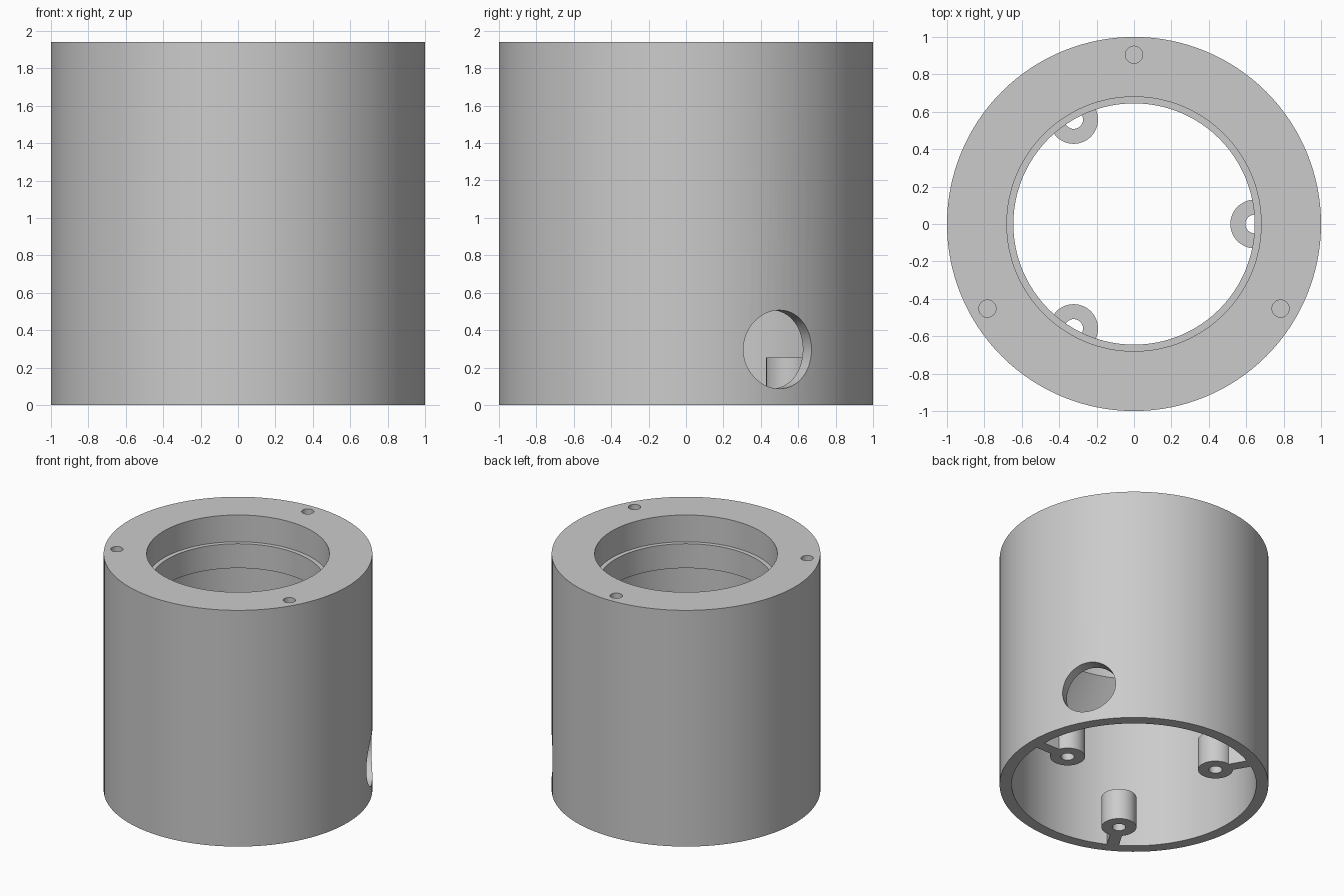
import bpy, bmesh, math
from mathutils import Matrix, Vector

if "Cube" in bpy.data.objects:
    bpy.data.objects.remove(bpy.data.objects["Cube"], do_unlink=True)

grey = bpy.data.materials.new("plain grey")
grey.use_nodes = True
colour = (0.6, 0.6, 0.6, 1)
grey.diffuse_color = colour
grey.node_tree.nodes["Principled BSDF"].inputs["Base Color"].default_value = colour


def finish(name, bm):
    bmesh.ops.recalc_face_normals(bm, faces=bm.faces)
    mesh = bpy.data.meshes.new(name)
    bm.to_mesh(mesh)
    bm.free()
    mesh.materials.append(grey)
    obj = bpy.data.objects.new(name, mesh)
    bpy.context.collection.objects.link(obj)
    return obj


def activate(obj):
    bpy.ops.object.select_all(action='DESELECT')
    obj.select_set(True)
    bpy.context.view_layer.objects.active = obj


def smooth(obj):
    activate(obj)
    bpy.ops.object.shade_smooth_by_angle(angle=math.radians(30))


def lathe(name, profile, steps, centre=(0, 0, 0)):
    """Revolve a closed (radius, z) outline around a vertical axis."""
    bm = bmesh.new()
    rings = []
    for i in range(steps):
        a = math.tau * i / steps
        rings.append([bm.verts.new((r * math.cos(a), r * math.sin(a), z)) for r, z in profile])
    n = len(profile)
    for i in range(steps):
        p, q = rings[i], rings[(i + 1) % steps]
        for j in range(n):
            k = (j + 1) % n
            bm.faces.new((p[j], q[j], q[k], p[k]))
    bmesh.ops.translate(bm, verts=bm.verts, vec=centre)
    return finish(name, bm)


def cylinder(name, radius, depth, matrix, steps):
    bm = bmesh.new()
    bmesh.ops.create_cone(bm, cap_ends=True, segments=steps, radius1=radius,
                          radius2=radius, depth=depth, matrix=matrix)
    return finish(name, bm)


def cut(target, cutter):
    cutter.hide_render = True
    mod = target.modifiers.new("cut", 'BOOLEAN')
    mod.operation = 'DIFFERENCE'
    mod.solver = 'EXACT'
    mod.object = cutter
    activate(target)
    bpy.ops.object.modifier_apply(modifier=mod.name)
    bpy.data.objects.remove(cutter, do_unlink=True)


def polar(radius, degrees, z=0.0):
    a = math.radians(degrees)
    return Vector((radius * math.cos(a), radius * math.sin(a), z))


# Housing: outer wall, top recess, inner lip, lower recess, cone, wide cavity
housing = lathe("housing", [
    (1, 0), (1, 1.94), (0.68, 1.94), (0.68, 1.72), (0.645, 1.72), (0.645, 1.52),
    (0.68, 1.52), (0.68, 1.30), (0.91, 1.07), (0.91, 0)], 128)

# Round cable opening through the side wall
turn = Matrix.Rotation(math.radians(30), 4, 'Z') @ Matrix.Rotation(math.radians(90), 4, 'Y')
cut(housing, cylinder("opening_cutter", 0.21, 0.6,
                      Matrix.Translation(polar(1, 30, 0.297)) @ turn, 64))

# Three blind screw holes in the top rim
for angle in (90, 210, 330):
    cut(housing, cylinder("screw_cutter", 0.046, 0.8,
                          Matrix.Translation(polar(0.905, angle, 1.94)), 32))
smooth(housing)

# Three hollow posts, each joined to the wall by a rib
HEIGHT = 0.255
for number, angle in enumerate((0, 120, 240), 1):
    post = lathe(f"post_{number}", [(0.13, 0), (0.13, HEIGHT), (0.05, HEIGHT), (0.05, 0)],
                 48, polar(0.645, angle))
    smooth(post)
    bm = bmesh.new()
    bmesh.ops.create_cube(bm, size=1, matrix=(
        Matrix.Rotation(math.radians(angle), 4, 'Z')
        @ Matrix.Translation((0.84, 0, HEIGHT / 2))
        @ Matrix.Diagonal((0.16, 0.09, HEIGHT, 1))))
    finish(f"rib_{number}", bm)
